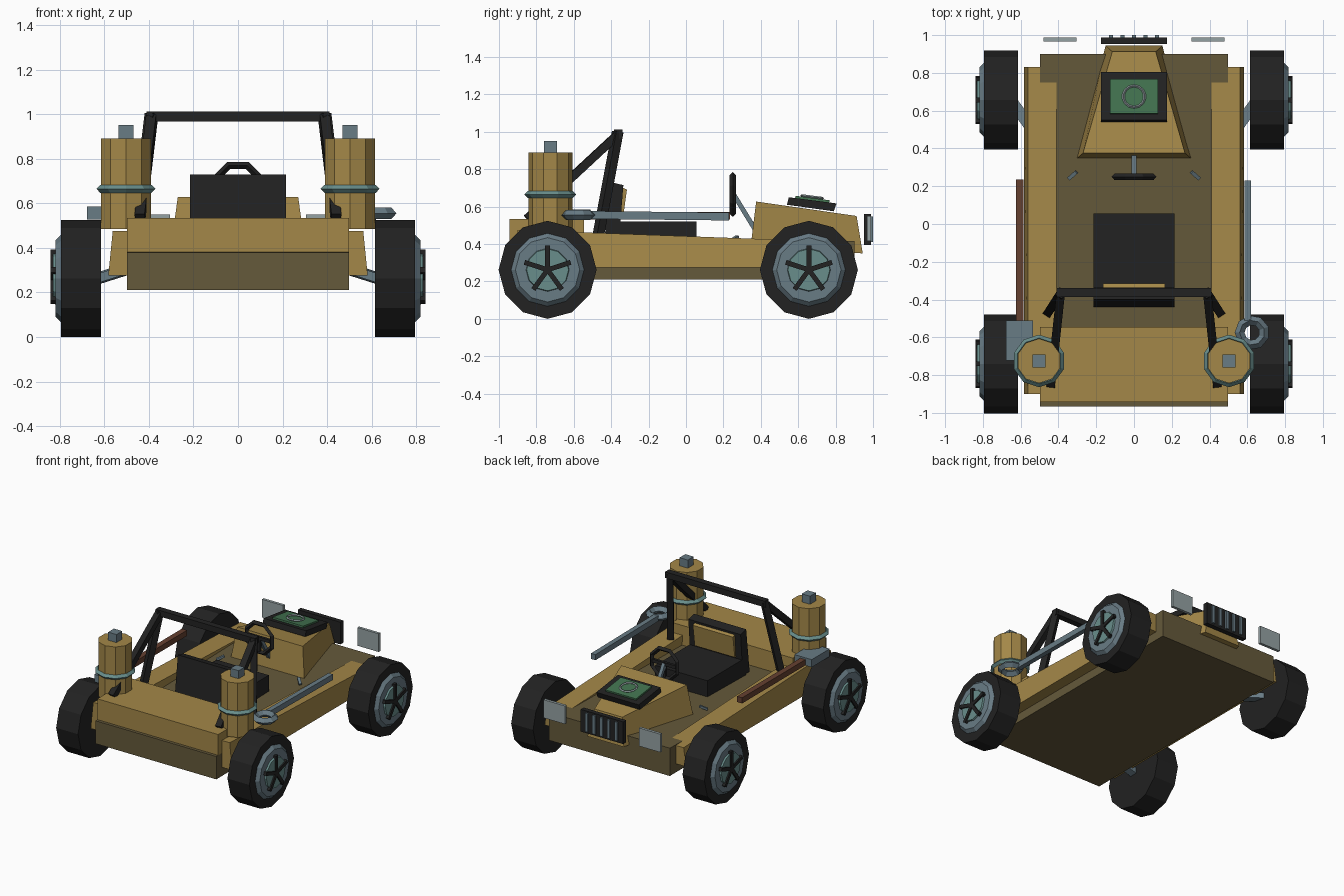
import bpy, bmesh, math
from mathutils import Vector, Matrix

if "Cube" in bpy.data.objects:
    bpy.data.objects.remove(bpy.data.objects["Cube"])


def mat(name, r, g, b):
    m = bpy.data.materials.new(name)
    m.diffuse_color = (r, g, b, 1)
    m.use_nodes = True
    m.node_tree.nodes["Principled BSDF"].inputs["Base Color"].default_value = m.diffuse_color
    return m


TAN = mat("tan", .37, .245, .065)
OLIVE = mat("dark_olive", .13, .10, .043)
BLACK = mat("black", .016, .016, .016)
STEEL = mat("steel", .14, .20, .235)
TEAL = mat("teal", .14, .27, .26)
GREEN = mat("green", .055, .17, .08)
BROWN = mat("brown", .13, .052, .03)
GREY = mat("light_grey", .30, .36, .37)


def finish(name, bm, m):
    bmesh.ops.recalc_face_normals(bm, faces=bm.faces)
    me = bpy.data.meshes.new(name)
    bm.to_mesh(me)
    bm.free()
    me.materials.append(m)
    ob = bpy.data.objects.new(name, me)
    bpy.context.collection.objects.link(ob)
    return ob


def box(name, m, x0, x1, y0, y1, z0, z1):
    bm = bmesh.new()
    bmesh.ops.create_cube(bm, size=1)
    for v in bm.verts:
        v.co = ((x0 + x1) / 2 + v.co.x * (x1 - x0),
                (y0 + y1) / 2 + v.co.y * (y1 - y0),
                (z0 + z1) / 2 + v.co.z * (z1 - z0))
    return finish(name, bm, m)


def loft(name, m, a, b):
    """Solid between two matching loops of points."""
    bm = bmesh.new()
    va = [bm.verts.new(p) for p in a]
    vb = [bm.verts.new(p) for p in b]
    n = len(a)
    bm.faces.new(va)
    bm.faces.new(vb)
    for i in range(n):
        j = (i + 1) % n
        bm.faces.new((va[i], va[j], vb[j], vb[i]))
    return finish(name, bm, m)


def side_prism(name, m, x0, x1, yz):
    return loft(name, m, [(x0, y, z) for y, z in yz], [(x1, y, z) for y, z in yz])


def bar(name, m, p, q, w, h):
    """Square bar between two points."""
    p, q = Vector(p), Vector(q)
    bm = bmesh.new()
    bmesh.ops.create_cube(bm, size=1)
    d = q - p
    side = d.cross(Vector((0, 0, 1)))
    side = side.normalized() if side.length > 1e-4 else Vector((1, 0, 0))
    up = side.cross(d).normalized()
    for v in bm.verts:
        c = v.co.copy()
        v.co = (p + q) / 2 + d * c.z + side * c.x * w + up * c.y * h
    return finish(name, bm, m)


def cone(name, m, axis, c, a0, a1, r0, r1, n, turn=0.0):
    """Cylinder or frustum along x or z, from a0 to a1."""
    def ring(a, r):
        pts = []
        for i in range(n):
            t = turn + 2 * math.pi * i / n
            u, v = r * math.cos(t), r * math.sin(t)
            pts.append((a, c[0] + u, c[1] + v) if axis == 'x' else (c[0] + u, c[1] + v, a))
        return pts
    return loft(name, m, ring(a0, r0), ring(a1, r1))


def torus(name, m, c, R, r, n, k, vertical=False):
    bm = bmesh.new()
    rows = []
    for i in range(n):
        t = 2 * math.pi * (i + .5) / n
        row = []
        for j in range(k):
            s = 2 * math.pi * j / k
            d = R + r * math.cos(s)
            p = Vector((d * math.cos(t), d * math.sin(t), r * math.sin(s)))
            if vertical:
                p = Vector((p.x, p.z, p.y))
            row.append(bm.verts.new(p + Vector(c)))
        rows.append(row)
    for i in range(n):
        a, b = rows[i], rows[(i + 1) % n]
        for j in range(k):
            l = (j + 1) % k
            bm.faces.new((a[j], b[j], b[l], a[l]))
    return finish(name, bm, m)


# Chassis and rear deck
side_prism("floor_pan", OLIVE, -.497, .497, [(-.965, .21), (.9, .21), (.9, .417), (-.965, .38)])
box("rear_deck", TAN, -.497, .497, -.943, -.545, .375, .535)

# Nose
loft("hood", TAN,
     [(-.305, .345, .38), (.305, .345, .38), (.15, .945, .35), (-.15, .945, .35)],
     [(-.27, .375, .627), (.27, .375, .627), (.115, .912, .55), (-.115, .912, .55)])
box("grille", BLACK, -.175, .175, .953, .988, .395, .56)
for i in range(5):
    x = (i - 2) * .061
    box("grille_slat", STEEL, x - .011, x + .011, .985, 1.0, .41, .548)

# Hood hatch with green panel and ring
side_prism("hood_hatch", BLACK, -.175, .175,
           [(.54, .61), (.79, .575), (.805, .617), (.55, .65)])
side_prism("hatch_panel", GREEN, -.126, .126,
           [(.583, .64), (.765, .617), (.767, .634), (.585, .658)])
ring = torus("hatch_ring", GREY, (0, 0, 0), .057, .007, 14, 4)
ring.matrix_world = Matrix.Translation((0, .675, .652)) @ Matrix.Rotation(-.13, 4, 'X')

# Seat
box("seat_cushion", BLACK, -.215, .215, -.40, .055, .38, .52)
side_prism("seat_back", BLACK, -.215, .215,
           [(-.44, .40), (-.36, .40), (-.335, .715), (-.40, .73)])
side_prism("seat_pad", TAN, -.165, .165,
           [(-.352, .53), (-.338, .53), (-.316, .69), (-.336, .70)])

# Steering
torus("steering_wheel", BLACK, (0, .25, .665), .112, .017, 8, 4, True)
bar("steering_spoke", BLACK, (-.105, .25, .665), (.105, .25, .665), .02, .025)
bar("steering_spoke", BLACK, (0, .25, .56), (0, .25, .665), .025, .02)
bar("steering_column", STEEL, (0, .255, .665), (0, .38, .46), .025, .025)

for s in (-1, 1):
    # Side pods
    def pod(y, z):
        return [(s * .41, y, z), (s * .562, y, z), (s * .582, y, .275), (s * .42, y, .275)]
    loft("side_pod", TAN, pod(-.9, .475), pod(.83, .411))

    # Headlights and pedals
    box("headlight", GREY, min(s * .305, s * .48), max(s * .305, s * .48), .967, .988, .415, .55)
    bar("pedal", STEEL, (s * .345, .24, .415), (s * .305, .275, .44), .02, .015)

    # Roll cage
    bar("cage_leg", BLACK, (s * .455, -.47, .44), (s * .388, -.365, 1.0), .045, .045)
    bar("cage_strut", BLACK, (s * .388, -.365, .985), (s * .44, -.85, .535), .045, .045)

    # Rear canisters
    c = (s * .503, -.725)
    cone("canister", TAN, 'z', c, .485, .89, .118, .118, 10, math.pi / 10)
    torus("canister_band", TEAL, (c[0], c[1], .665), .121, .018, 10, 4)
    box("canister_cap", STEEL, c[0] - .034, c[0] + .034, c[1] - .034, c[1] + .034, .88, .95)

    # Suspension arms
    bar("front_arm", STEEL, (s * .48, .42, .31), (s * .67, .68, .25), .06, .04)
    bar("rear_arm", STEEL, (s * .48, -.74, .31), (s * .67, -.74, .25), .06, .04)

    # Wheels
    for y in (-.74, .657):
        w = (y, .262)
        cone("tyre", BLACK, 'x', w, s * .615, s * .795, .262, .262, 12)
        cone("rim", STEEL, 'x', w, s * .79, s * .818, .20, .172, 12)
        cone("hubcap", TEAL, 'x', w, s * .81, s * .83, .118, .112, 12)
        for i in range(5):
            t = math.pi / 2 + i * 2 * math.pi / 5
            bar("wheel_spoke", BLACK, (s * .827, y, .262),
                (s * .827, y + .13 * math.cos(t), .262 + .13 * math.sin(t)),
                .026, .026)

bar("cage_crossbar", BLACK, (-.41, -.363, .99), (.41, -.363, .99), .046, .045)

# Wrench on the right side
bar("wrench_handle", STEEL, (.602, -.51, .555), (.602, .23, .547), .036, .042)
torus("wrench_ring", STEEL, (.625, -.575, .555), .066, .026, 9, 4)

# Hammer on the left side
box("hammer_handle", BROWN, -.626, -.584, -.55, .235, .53, .572)
box("hammer_head", STEEL, -.677, -.535, -.722, -.51, .528, .585)
